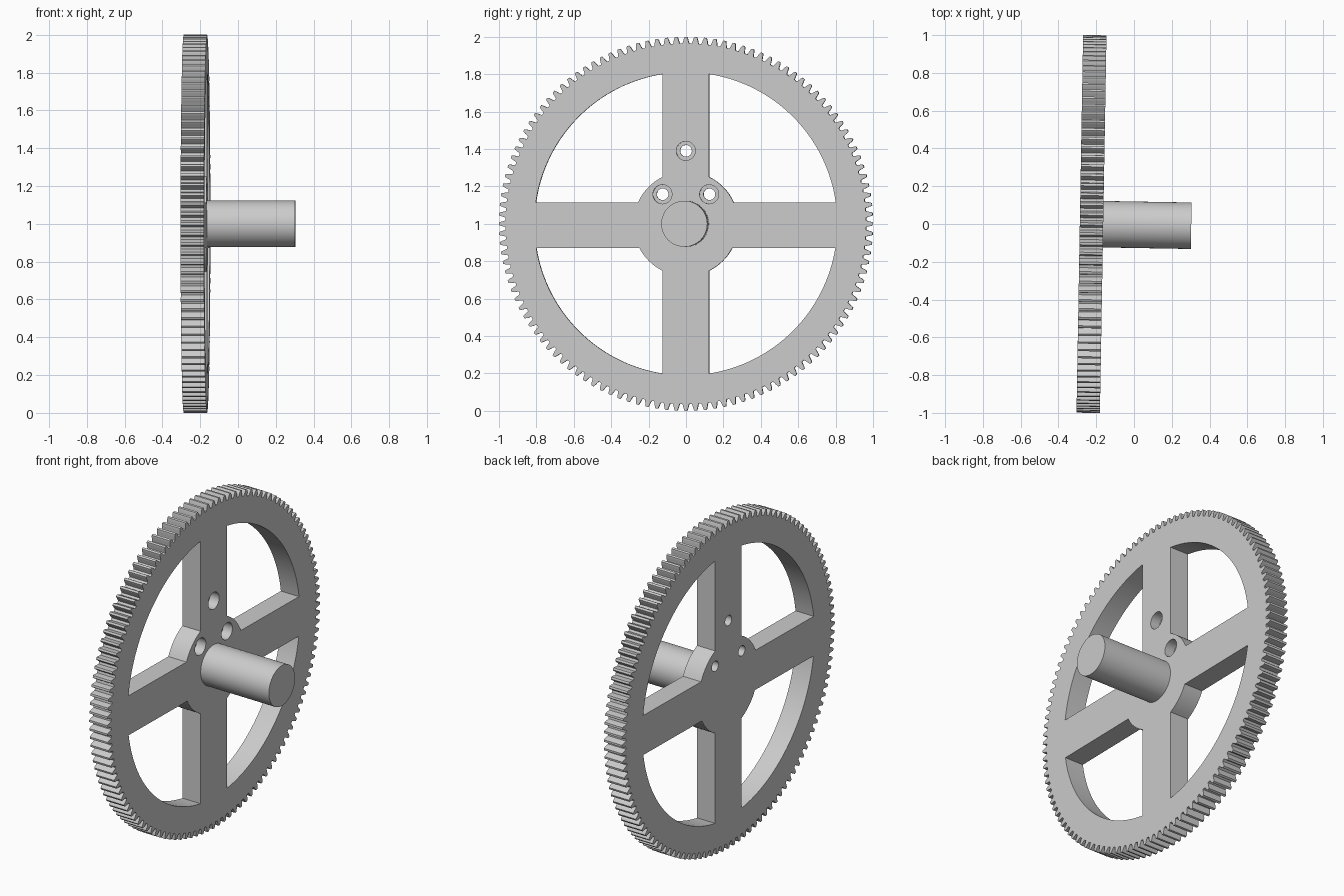
import bpy, bmesh
from math import sin, cos, asin, acos, pi, radians, sqrt

cube = bpy.data.objects.get("Cube")
if cube:
    bpy.data.objects.remove(cube, do_unlink=True)

TEETH = 120
TIP, ROOT = 1.0, 0.964
RIM, HUB = 0.81, 0.28
SPOKE = 0.124                       # half width of the upright spokes
ARM_TOP, ARM_BOTTOM = 0.113, 0.128  # edges of the level spokes
HALF = 0.062                        # half the plate thickness
CENTRE = (-0.225, 0, 1)
TILT = radians(-1)

steel = bpy.data.materials.new("grey_steel")
steel.use_nodes = True
grey = (0.6, 0.6, 0.6, 1)
steel.diffuse_color = grey
steel.node_tree.nodes["Principled BSDF"].inputs["Base Color"].default_value = grey


def circle(cy, cz, r, n):
    return [(cy + r * cos(2 * pi * i / n), cz + r * sin(2 * pi * i / n)) for i in range(n)]


def prisms(name, outlines, x0, x1):
    """Solid made of (y, z) outlines extruded from x0 to x1."""
    bm = bmesh.new()
    for outline in outlines:
        face = bm.faces.new([bm.verts.new((x0, y, z)) for y, z in outline])
        extruded = bmesh.ops.extrude_face_region(bm, geom=[face], use_keep_orig=True)["geom"]
        moved = [v for v in extruded if isinstance(v, bmesh.types.BMVert)]
        bmesh.ops.translate(bm, verts=moved, vec=(x1 - x0, 0, 0))
    bmesh.ops.recalc_face_normals(bm, faces=bm.faces)
    mesh = bpy.data.meshes.new(name)
    bm.to_mesh(mesh)
    bm.free()
    mesh.materials.append(steel)
    obj = bpy.data.objects.new(name, mesh)
    bpy.context.collection.objects.link(obj)
    obj.location = CENTRE
    obj.rotation_euler.z = TILT
    return obj


def activate(obj):
    bpy.ops.object.select_all(action="DESELECT")
    obj.select_set(True)
    bpy.context.view_layer.objects.active = obj


def cut(obj, cutter):
    mod = obj.modifiers.new("cut", "BOOLEAN")
    mod.operation = "DIFFERENCE"
    mod.solver = "EXACT"
    mod.object = cutter
    cutter.hide_render = True
    activate(obj)
    bpy.ops.object.modifier_apply(modifier=mod.name)
    bpy.data.objects.remove(cutter, do_unlink=True)


def gear_outline():
    # Half tooth widths, as shares of the pitch, from root to tip
    flank = [(0.36, ROOT), (0.30, 0.972), (0.24, 0.984), (0.18, 0.994), (0.12, TIP)]
    tooth = [(-w, r) for w, r in flank] + [(w, r) for w, r in reversed(flank)]
    points = []
    for i in range(TEETH):
        for offset, r in tooth:
            a = 2 * pi * (i + offset) / TEETH
            points.append((r * cos(a), r * sin(a)))
    return points


def window(sy, sz, arm):
    """Opening between two spokes, bounded by the rim and the hub."""
    def arc(r, n):
        a0, a1 = asin(arm / r), acos(SPOKE / r)
        return [(sy * r * cos(a0 + (a1 - a0) * i / n),
                 sz * r * sin(a0 + (a1 - a0) * i / n)) for i in range(n + 1)]
    return arc(RIM, 32) + arc(HUB, 8)[::-1]


# Toothed wheel with four windows
wheel = prisms("gear_wheel", [gear_outline()], -HALF, HALF)
openings = [window(sy, sz, ARM_TOP if sz > 0 else ARM_BOTTOM)
            for sy in (-1, 1) for sz in (-1, 1)]
cut(wheel, prisms("window_cutter", openings, -0.2, 0.2))

# Three counterbored screw holes
holes = [(-0.125, 0.158), (0.125, 0.158), (0, 0.39)]
cut(wheel, prisms("hole_cutter", [circle(y, z, 0.031, 32) for y, z in holes], -0.2, 0.2))
cut(wheel, prisms("counterbore_cutter", [circle(y, z, 0.051, 32) for y, z in holes], 0, 0.2))

# Plain shaft at right angles to the wheel
shaft = prisms("shaft", [circle(0, 0, 0.123, 64)], 0, 0.528)

for obj in (wheel, shaft):
    activate(obj)
    bpy.ops.object.shade_smooth_by_angle(angle=radians(20))
